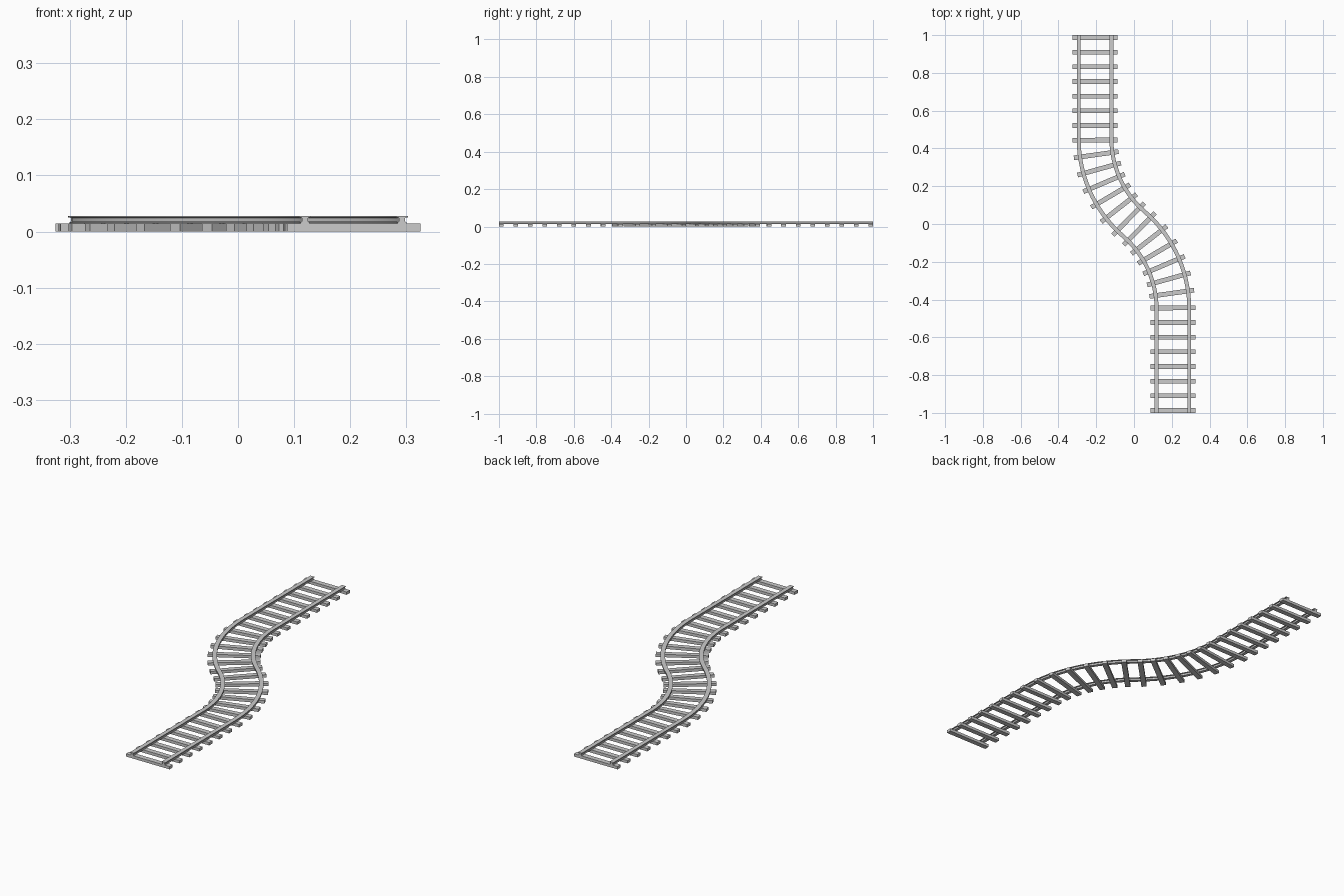
import bpy, bmesh, math
from mathutils import Vector

if "Cube" in bpy.data.objects:
    bpy.data.objects.remove(bpy.data.objects["Cube"])

SHIFT, BEND, END = 0.206, 0.45, 1.0      # side offset, start of the bend, track end
ANGLE = 2 * math.atan(SHIFT / BEND)      # each half of the S is one arc
R = BEND / math.sin(ANGLE)
STRAIGHT = END - BEND
HALF = STRAIGHT + R * ANGLE              # half the centreline length


def track(s):
    """Position and heading on the centreline, s = 0 in the middle."""
    sign = 1 if s >= 0 else -1
    d = HALF - abs(s)                    # distance from the nearer end
    if d <= STRAIGHT:
        x, y, a = SHIFT, END - d, 0.0
    else:
        a = (d - STRAIGHT) / R
        x, y = SHIFT - R * (1 - math.cos(a)), BEND - R * math.sin(a)
    pos = Vector((-sign * x, sign * y, 0))
    return pos, Vector((-math.sin(a), math.cos(a), 0))


def make_object(name, bm):
    bmesh.ops.recalc_face_normals(bm, faces=bm.faces[:])
    me = bpy.data.meshes.new(name)
    bm.to_mesh(me)
    bm.free()
    ob = bpy.data.objects.new(name, me)
    bpy.context.collection.objects.link(ob)
    return ob


def side_of(t):
    return Vector((t.y, -t.x, 0))


# Rails: I-shaped section swept along the offset centreline
half_section = [(0.008, 0.014), (0.008, 0.0165), (0.0055, 0.018),
                (0.0055, 0.0245), (0.0105, 0.0255), (0.0105, 0.028)]
section = half_section + [(-x, z) for x, z in reversed(half_section)]
N = 20
arc = [R * ANGLE * i / N for i in range(-N, N + 1)]
stations = [-HALF] + arc + [HALF]


def rail(name, offset):
    bm = bmesh.new()
    rings = []
    for s in stations:
        p, t = track(s)
        n = side_of(t)
        rings.append([bm.verts.new(p + n * (offset + x) + Vector((0, 0, z)))
                      for x, z in section])
    k = len(section)
    for a, b in zip(rings, rings[1:]):
        for i in range(k):
            j = (i + 1) % k
            bm.faces.new((a[i], a[j], b[j], b[i]))
    bm.faces.new(rings[0])
    bm.faces.new(rings[-1])
    for f in bm.faces:
        f.smooth = len(f.verts) == 4
    ob = make_object(name, bm)
    bpy.context.view_layer.objects.active = ob
    ob.select_set(True)
    bpy.ops.object.shade_smooth_by_angle(angle=math.radians(20))
    ob.select_set(False)


rail("left_rail", -0.0865)
rail("right_rail", 0.0865)

# Sleepers: evenly spaced boxes square to the track
COUNT, LENGTH, WIDTH, HEIGHT = 28, 0.238, 0.025, 0.014
first = HALF - WIDTH / 2
for i in range(COUNT):
    p, t = track(-first + 2 * first * i / (COUNT - 1))
    bm = bmesh.new()
    bmesh.ops.create_cube(bm, size=1)
    bmesh.ops.scale(bm, vec=(LENGTH, WIDTH, HEIGHT), verts=bm.verts)
    ob = make_object(f"sleeper_{i + 1:02d}", bm)
    ob.location = p + Vector((0, 0, HEIGHT / 2))
    ob.rotation_euler.z = math.atan2(-t.x, t.y)
